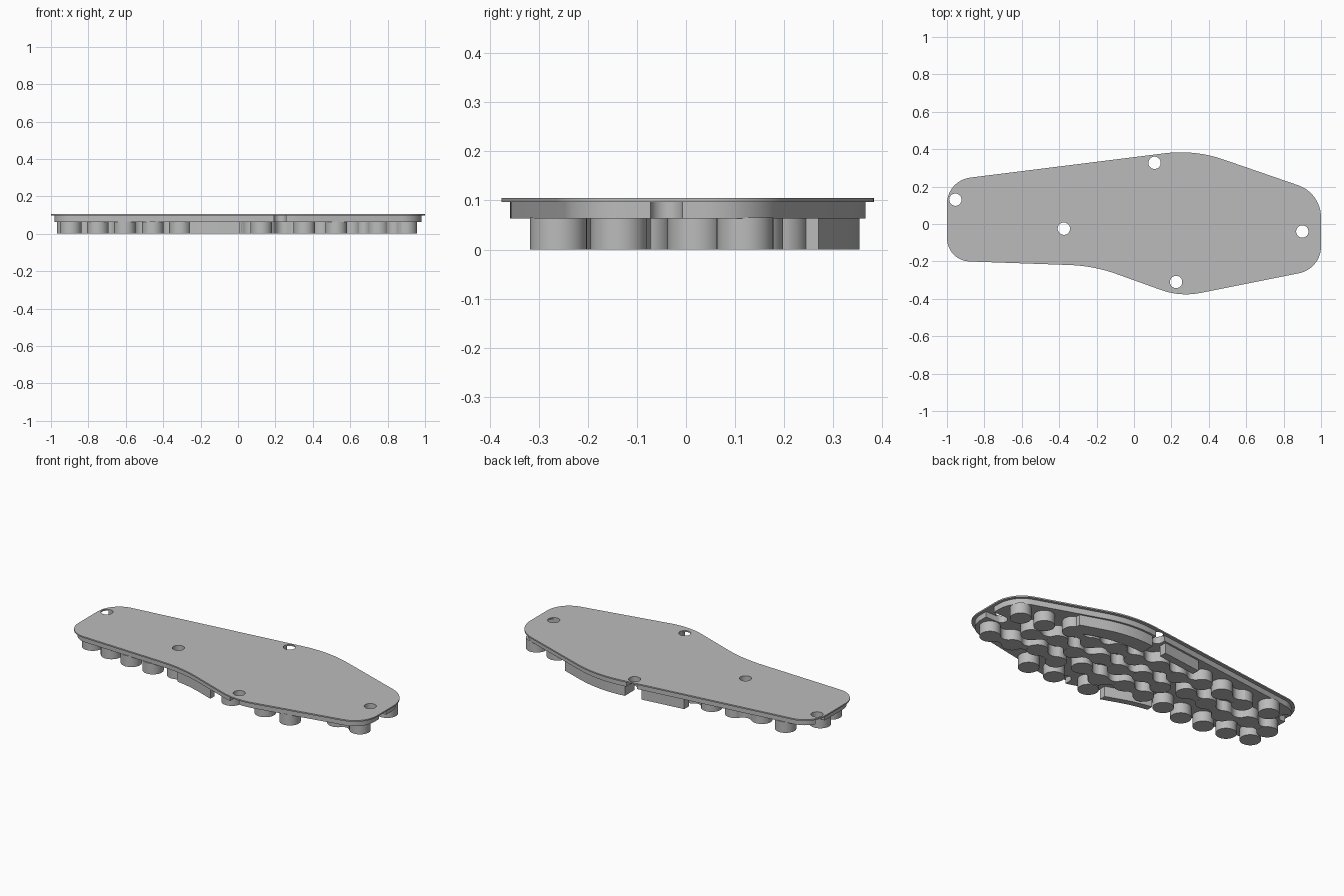
import bpy, bmesh, math
from mathutils import Vector

if "Cube" in bpy.data.objects:
    bpy.data.objects.remove(bpy.data.objects["Cube"], do_unlink=True)

grey = bpy.data.materials.new("neutral grey")
grey.use_nodes = True
colour = (0.5, 0.5, 0.5, 1)
grey.diffuse_color = colour
grey.node_tree.nodes["Principled BSDF"].inputs["Base Color"].default_value = colour

STEP, PLATE, TOP = 0.063, 0.097, 0.105   # heights of the layers
HOLE_R, CELL_R = 0.033, 0.058


def prism(name, shapes, z0, z1):
    """Extrude one or more 2D outlines into one object."""
    bm = bmesh.new()
    for pts in shapes:
        face = bm.faces.new([bm.verts.new((p[0], p[1], z0)) for p in pts])
        up = bmesh.ops.extrude_face_region(bm, geom=[face])["geom"]
        bmesh.ops.translate(bm, vec=(0, 0, z1 - z0),
                            verts=[g for g in up if isinstance(g, bmesh.types.BMVert)])
    bmesh.ops.recalc_face_normals(bm, faces=bm.faces)
    mesh = bpy.data.meshes.new(name)
    bm.to_mesh(mesh)
    bm.free()
    mesh.materials.append(grey)
    obj = bpy.data.objects.new(name, mesh)
    bpy.context.collection.objects.link(obj)
    return obj


def activate(obj):
    bpy.ops.object.select_all(action="DESELECT")
    obj.select_set(True)
    bpy.context.view_layer.objects.active = obj


def smooth(obj):
    activate(obj)
    bpy.ops.object.shade_smooth_by_angle(angle=math.radians(30))


def cut(obj, cutter):
    activate(obj)
    mod = obj.modifiers.new("cut", "BOOLEAN")
    mod.operation, mod.solver, mod.object = "DIFFERENCE", "EXACT", cutter
    bpy.ops.object.modifier_apply(modifier=mod.name)
    bpy.data.objects.remove(cutter, do_unlink=True)


def circle(x, y, r, n=32):
    return [(x + r * math.cos(2 * math.pi * i / n), y + r * math.sin(2 * math.pi * i / n))
            for i in range(n)]


def fillet(corners, steps=12):
    """Round every corner (x, y, tangent length) with a circular arc."""
    out = []
    for i, (x, y, t) in enumerate(corners):
        c = Vector((x, y))
        a = (Vector(corners[i - 1][:2]) - c).normalized()
        b = (Vector(corners[(i + 1) % len(corners)][:2]) - c).normalized()
        half = a.angle(b) / 2
        centre = c + (a + b).normalized() * t / math.cos(half)
        v0, v1 = c + a * t - centre, c + b * t - centre
        sweep = v0.angle(v1)
        for k in range(steps + 1):
            f = k / steps
            out.append(centre + (v0 * math.sin((1 - f) * sweep) + v1 * math.sin(f * sweep))
                       / math.sin(sweep))
    return out


def inset(pts, d):
    """Shift a counter-clockwise outline inward."""
    out = []
    for i, p in enumerate(pts):
        t = (pts[(i + 1) % len(pts)] - pts[i - 1]).normalized()
        out.append(p + Vector((-t.y, t.x)) * d)
    return out


# Outline of the cover, counter-clockwise
outline = fillet([(-1, -0.196, 0.12), (-0.214, -0.224, 0.13), (0.248, -0.39, 0.11),
                  (1, -0.24, 0.12), (1, 0.165, 0.13), (0.324, 0.398, 0.16),
                  (-1, 0.2325, 0.125)])
# Screw holes, each with the direction of its slot to the rim (none for the middle one)
holes = [(-0.955, 0.13, -1, 0), (0.11, 0.327, 0, 1), (0.225, -0.31, 0, -1),
         (0.9, -0.04, 1, 0), (-0.375, -0.025, 0, 0)]

# Thin cover plate
plate = prism("cover_plate", [outline], PLATE, TOP)
cut(plate, prism("plate_cutter", [circle(x, y, HOLE_R) for x, y, _, _ in holes], 0, 0.2))
smooth(plate)

# Inset body below the plate, slotted to the rim at the screws
slots = []
for x, y, dx, dy in holes:
    pts = circle(x, y, HOLE_R)
    if dx or dy:
        pts = [(px + 0.2 * dx, py + 0.2 * dy)
               if (px - x) * dx + (py - y) * dy > 0.001 else (px, py) for px, py in pts]
    slots.append(pts)
body = prism("inset_body", [inset(outline, 0.018)], STEP, PLATE)
cut(body, prism("slot_cutter", slots, 0, 0.2))
smooth(body)

# Wavy rows of round pads, each joined to the next by a waisted neck
rows = [
    [(0.9, -0.137), (0.75, -0.13), (0.61, -0.085), (0.45, -0.12)],
    [(0.3, -0.08), (0.15, -0.12), (0, -0.08), (-0.15, -0.1)],
    [(-0.91, 0.035), (-0.76, 0.05), (-0.61, 0.01), (-0.46, 0.055), (-0.31, 0.07)],
    [(-0.16, 0.03), (-0.01, 0.06), (0.14, 0.03), (0.29, 0.06), (0.44, 0.02),
     (0.59, 0.06), (0.74, 0.02)],
    [(-0.62, 0.17), (-0.46, 0.19)],
    [(-0.31, 0.2), (-0.16, 0.17), (-0.01, 0.2), (0.14, 0.17), (0.29, 0.2),
     (0.44, 0.16), (0.59, 0.19)],
]
# Single pads along the edges
singles = [(-0.895, -0.09), (-0.75, -0.12), (-0.605, -0.14), (-0.455, -0.15),
           (-0.31, -0.125), (0.125, -0.235), (0.355, -0.25), (0.525, -0.26),
           (0.75, 0.14), (0.9, 0.12), (-0.79, 0.19)]


def neck(a, b, n=10):
    a, b = Vector(a), Vector(b)
    d = (b - a).normalized()
    side = Vector((-d.y, d.x))
    left, right = [], []
    for i in range(n + 1):
        t = 0.2 + 0.6 * i / n
        w = 0.022 + 0.028 * ((t - 0.5) / 0.3) ** 2
        p = a.lerp(b, t)
        left.append(p + side * w)
        right.append(p - side * w)
    return left + right[::-1]


for i, row in enumerate(rows):
    smooth(prism(f"pad_row_{i + 1}", [circle(x, y, CELL_R) for x, y in row], 0, STEP + 0.002))
    smooth(prism(f"pad_necks_{i + 1}", [neck(a, b) for a, b in zip(row, row[1:])],
                 0.0003, STEP + 0.002))
smooth(prism("edge_pads", [circle(x, y, CELL_R) for x, y in singles], 0, STEP + 0.002))


def edge_y(x, sign):
    """Height of the outline at x on the back (+1) or front (-1)."""
    ys = []
    for i, q in enumerate(outline):
        p = outline[i - 1]
        if min(p.x, q.x) <= x <= max(p.x, q.x) and p.x != q.x:
            ys.append(p.y + (q.y - p.y) * (x - p.x) / (q.x - p.x))
    return max(ys) if sign > 0 else min(ys)


def edge_block(name, x0, x1, sign, depth, n=16):
    xs = [x0 + (x1 - x0) * i / n for i in range(n + 1)]
    outer = [(x, edge_y(x, sign) - sign * 0.03) for x in xs]
    inner = [(x, y - sign * depth) for x, y in outer]
    smooth(prism(name, [outer + inner[::-1]], 0, STEP + 0.002))


# Long blocks that follow the rim
edge_block("back_block_left", 0.16, 0.61, 1, 0.09)
edge_block("back_block_right", -0.2, 0.06, 1, 0.045)
edge_block("front_block", -0.26, 0.01, -1, 0.04)
